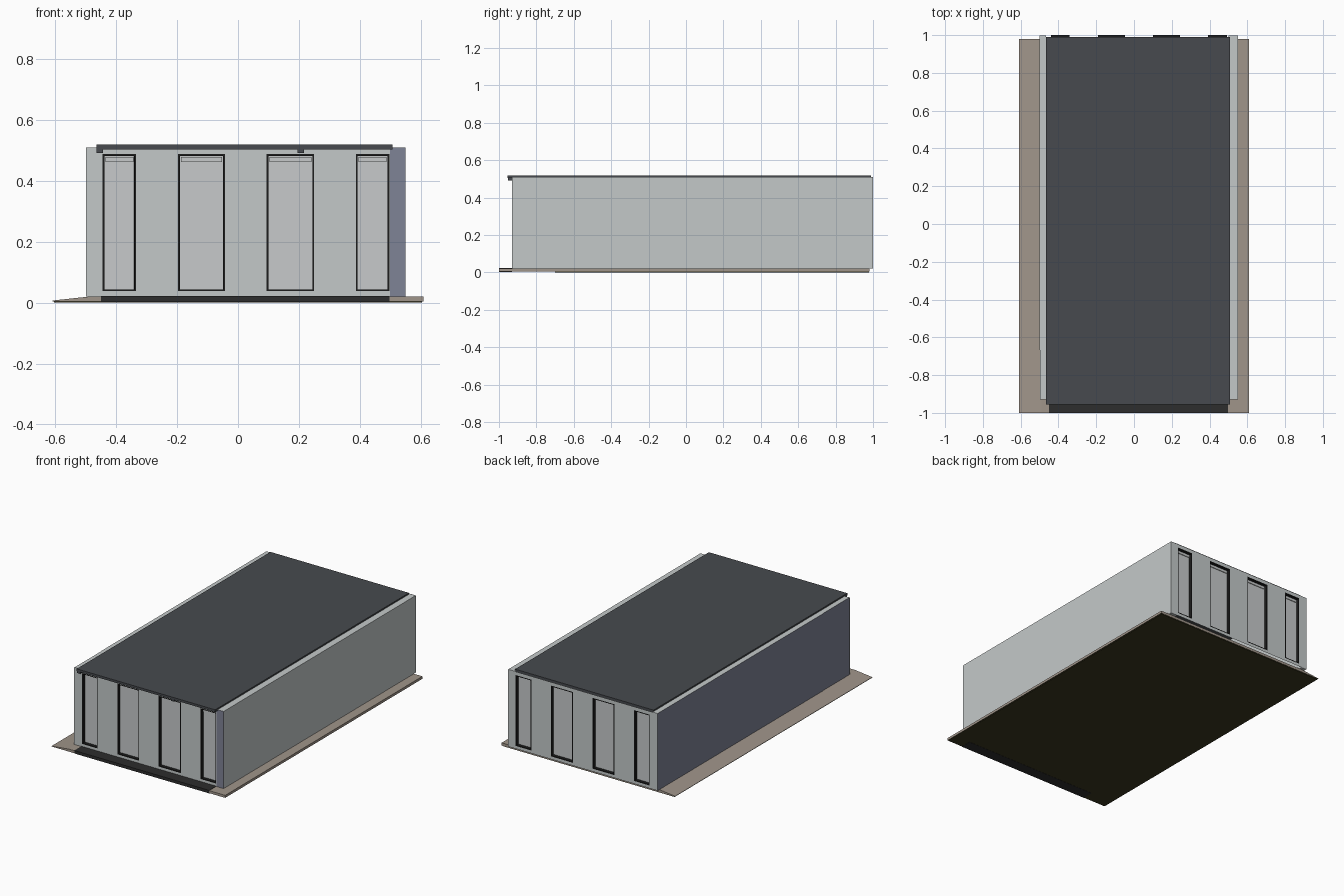
import bpy, bmesh
from mathutils import Vector

if "Cube" in bpy.data.objects:
    bpy.data.objects.remove(bpy.data.objects["Cube"])


def material(name, hexcode):
    srgb = [int(hexcode[i:i + 2], 16) / 255 for i in (0, 2, 4)]
    lin = [c / 12.92 if c <= 0.04045 else ((c + 0.055) / 1.055) ** 2.4 for c in srgb]
    m = bpy.data.materials.new(name)
    m.diffuse_color = (*lin, 1)
    m.use_nodes = True
    m.node_tree.nodes["Principled BSDF"].inputs["Base Color"].default_value = m.diffuse_color
    return m


WALL = material("pale grey wall", "c4c9c9")
BLUE = material("blue grey siding", "7f8396")
ROOF = material("dark slate roof", "474a4e")
PAVE = material("brown pavement", "a0958a")
FRAME = material("black frame", "1c1c1c")
STEP = material("charcoal step", "2d2d2d")
SOIL = material("dark olive soil", "3a371f")
PANE = material("light pane", "c7cacb")


def finish(name, bm, mats):
    me = bpy.data.meshes.new(name)
    bm.to_mesh(me)
    bm.free()
    for m in mats:
        me.materials.append(m)
    ob = bpy.data.objects.new(name, me)
    bpy.context.collection.objects.link(ob)
    return ob


def box(name, lo, hi, mat, accent=None, direction=None):
    """Box between two corners; faces pointing along direction take the accent colour."""
    bm = bmesh.new()
    bmesh.ops.create_cube(bm, size=1)
    for v in bm.verts:
        v.co = [a + (c + 0.5) * (b - a) for a, b, c in zip(lo, hi, v.co)]
    bm.normal_update()
    if accent:
        for f in bm.faces:
            f.material_index = int(f.normal.dot(Vector(direction)) > 0.9)
    return finish(name, bm, [mat, accent] if accent else [mat])


X0, X1, Y0, Y1, Z0, Z1 = -0.50, 0.55, -0.93, 1.0, 0.02, 0.51
WINDOWS = [(-0.445, -0.335), (-0.197, -0.043), (0.094, 0.25), (0.387, 0.497)]
SILL, HEAD = 0.038, 0.488


def window_wall(name, y, out, x_end):
    """Wall sheet with four framed windows sunk into it; out is -1 (front) or 1 (back)."""
    xs = [X0] + [x for w in WINDOWS for x in w] + [x_end]
    zs = [Z0, SILL, HEAD, Z1]
    bm = bmesh.new()
    grid = [[bm.verts.new((x, y, z)) for z in zs] for x in xs]
    openings = []
    for i in range(len(xs) - 1):
        for j in range(3):
            q = [grid[i][j], grid[i + 1][j], grid[i + 1][j + 1], grid[i][j + 1]]
            f = bm.faces.new(q if out < 0 else q[::-1])
            if j == 1 and i % 2:
                openings.append(f)
    bm.normal_update()
    # black rim, then black reveal, then pale pane
    rim = bmesh.ops.inset_individual(bm, faces=openings, thickness=0.008)["faces"]
    for f in rim:
        f.material_index = 1
    for f in openings:
        f.material_index = 2
    reveal = bmesh.ops.inset_individual(bm, faces=openings, thickness=0.0005, depth=-0.02)["faces"]
    for f in reveal:
        f.material_index = 1
    finish(name, bm, [WALL, FRAME, PANE])
    # blind boxes at the head of each window
    for k, (a, b) in enumerate(WINDOWS):
        ya, yb = sorted((y - out * 0.021, y - out * 0.015))
        box(f"{name}_blind_{k + 1}", (a + 0.009, ya, 0.463), (b - 0.009, yb, HEAD - 0.009), PANE)


# Walls
window_wall("front_wall", Y0, -1, 0.50)
window_wall("back_wall", Y1, 1, X1)
box("right_wall", (0.50, Y0, Z0), (X1, Y1 - 0.001, Z1), WALL, BLUE, (0, -1, 0))
box("left_wall", (X0, -0.667, Z0), (-0.465, Y1 - 0.001, Z1), WALL, BLUE, (-1, 0, 0))
box("left_front_panel", (X0 + 0.002, Y0 + 0.001, Z0), (-0.465, -0.667, Z1), WALL, BLUE, (-1, 0, 0))

# Roof slab, with front overhang and two brackets
box("roof", (-0.465, -0.955, 0.504), (0.508, 0.99, 0.519), ROOF)
for k, x in enumerate((-0.465, 0.195)):
    box(f"roof_bracket_{k + 1}", (x, -0.953, 0.492), (x + 0.022, Y0, 0.506), ROOF)

# Pavement: profile sloping down at the left, extruded front to back
profile = [(-0.61, 0.004), (0.61, 0.004), (0.61, 0.02), (-0.49, 0.02), (-0.61, 0.007)]
bm = bmesh.new()
face = bm.faces.new([bm.verts.new((x, -1, z)) for x, z in profile])
ext = bmesh.ops.extrude_face_region(bm, geom=[face])["geom"]
bmesh.ops.translate(bm, vec=(0, 1.98, 0), verts=[g for g in ext if isinstance(g, bmesh.types.BMVert)])
bmesh.ops.recalc_face_normals(bm, faces=bm.faces)
bm.normal_update()
for f in bm.faces:
    f.material_index = int(f.normal.z < -0.9)
finish("pavement", bm, [PAVE, SOIL])
box("ground_slab", (-0.605, -0.70, 0.0), (0.605, 0.978, 0.005), SOIL)

# Dark step along the front
box("front_step", (-0.45, -1.001, 0.003), (0.498, Y0, 0.022), STEP)
